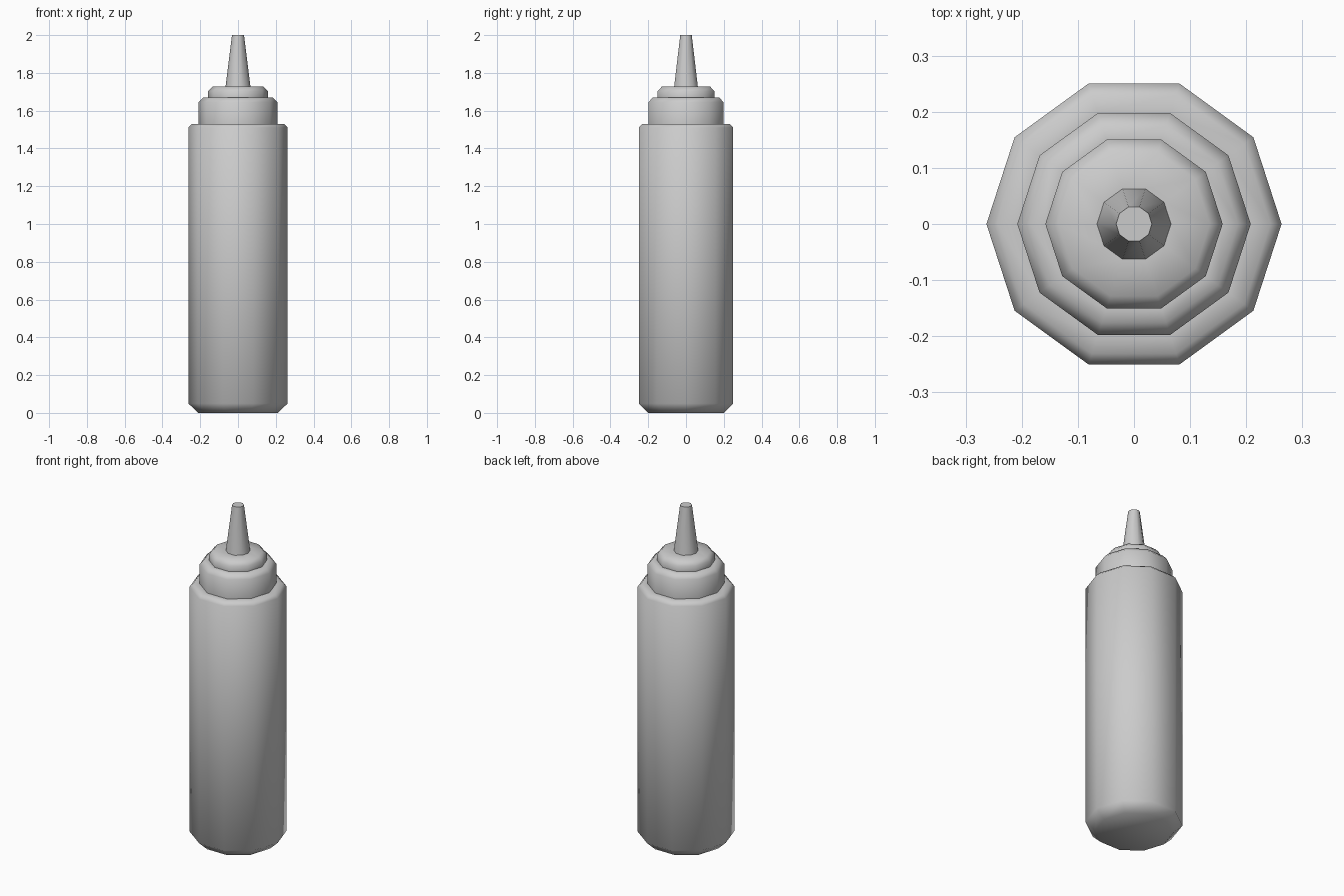
import bpy, bmesh
from math import cos, sin, pi, radians

if "Cube" in bpy.data.objects:
    bpy.data.objects.remove(bpy.data.objects["Cube"])

SIDES = 10


def lathe(name, profile, cap_bottom=False, cap_top=False):
    """Spin (radius, z) points into a ten-sided shell."""
    bm = bmesh.new()
    rings = [[bm.verts.new((r * cos(2 * pi * i / SIDES), r * sin(2 * pi * i / SIDES), z))
              for i in range(SIDES)] for r, z in profile]
    for low, high in zip(rings, rings[1:]):
        for i in range(SIDES):
            j = (i + 1) % SIDES
            bm.faces.new((low[i], low[j], high[j], high[i]))
    if cap_bottom:
        bm.faces.new(rings[0][::-1])
    if cap_top:
        bm.faces.new(rings[-1])
    mesh = bpy.data.meshes.new(name)
    bm.to_mesh(mesh)
    bm.free()
    obj = bpy.data.objects.new(name, mesh)
    bpy.context.collection.objects.link(obj)
    bpy.ops.object.select_all(action='DESELECT')
    obj.select_set(True)
    bpy.context.view_layer.objects.active = obj
    bpy.ops.object.shade_smooth_by_angle(angle=radians(60))
    return obj


# Bottle body with chamfered base and shoulder
lathe("bottle_body", [(0.21, 0), (0.263, 0.05), (0.263, 1.51), (0.243, 1.53), (0.208, 1.53)],
      cap_bottom=True)

# Screw cap
lathe("screw_cap", [(0.208, 1.53), (0.208, 1.645), (0.185, 1.67), (0.158, 1.67)])

# Raised collar under the nozzle
lathe("nozzle_collar", [(0.158, 1.67), (0.158, 1.703), (0.135, 1.727), (0.066, 1.727)])

# Tapered nozzle
lathe("nozzle", [(0.066, 1.727), (0.032, 2.0)], cap_top=True)
